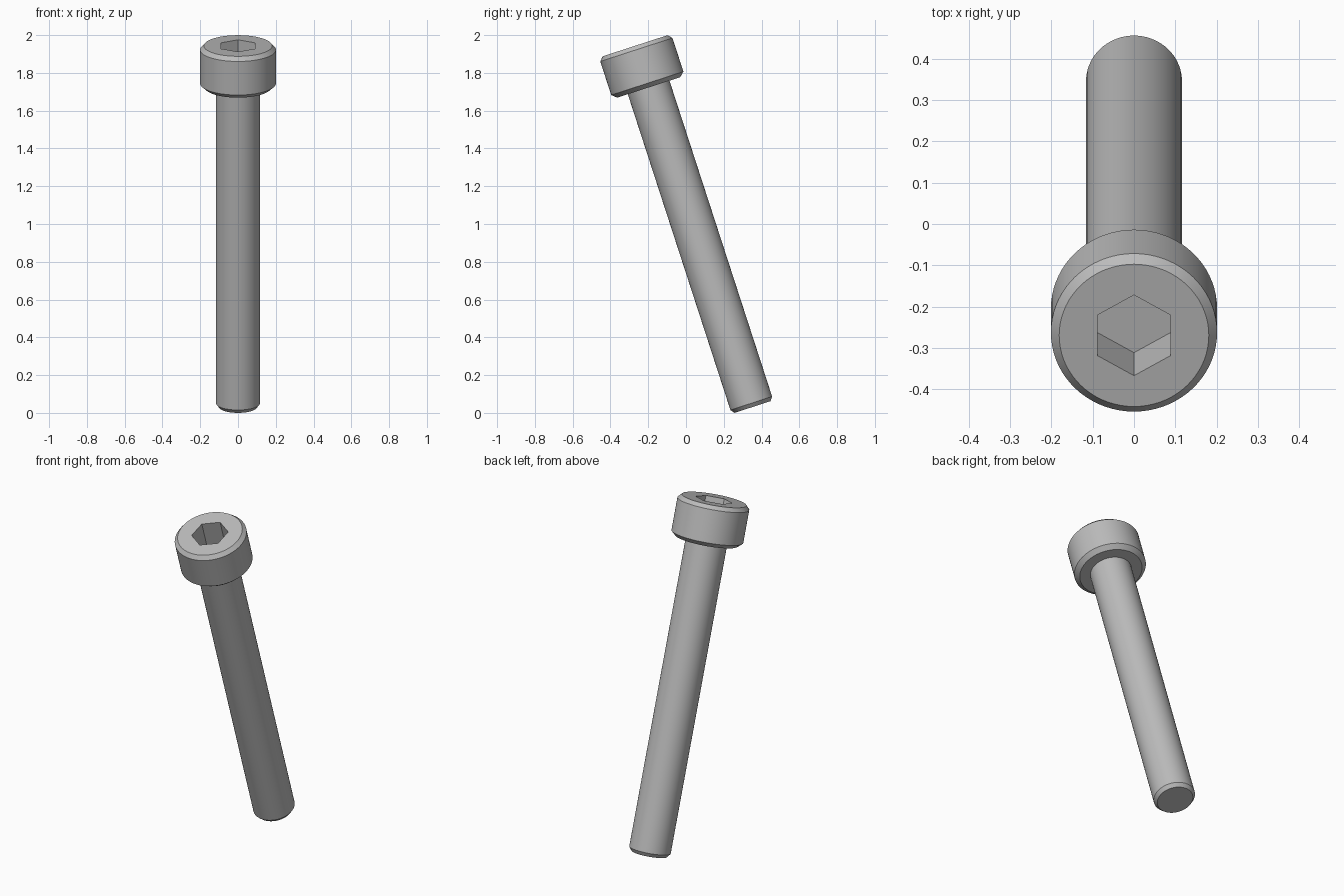
import bpy
import bmesh
from math import cos, sin, radians, tau
from mathutils import Matrix

cube = bpy.data.objects.get("Cube")
if cube:
    bpy.data.objects.remove(cube, do_unlink=True)

SIDES = 72
LENGTH = 2.011        # tip to top of head, along the axis
HEAD_HEIGHT = 0.232
SOCKET_DEPTH = 0.18
TILT = Matrix.Translation((0, 0.352, 0.031)) @ Matrix.Rotation(radians(18), 4, "X")

steel = bpy.data.materials.new("steel grey")
steel.use_nodes = True
steel.diffuse_color = (0.5, 0.5, 0.5, 1)
steel.node_tree.nodes["Principled BSDF"].inputs["Base Color"].default_value = (0.5, 0.5, 0.5, 1)


def ring(bm, radius, z, sides=SIDES):
    """Closed loop of vertices around the axis, one of them at +y."""
    return [bm.verts.new((radius * sin(tau * i / sides), radius * cos(tau * i / sides), z))
            for i in range(sides)]


def skin(bm, a, b):
    """Wall of quads between two loops of equal count."""
    for i in range(len(a)):
        j = (i + 1) % len(a)
        bm.faces.new((a[i], a[j], b[j], b[i]))


def lathe(bm, profile):
    """Walls through a (radius, z) profile, returning its loops."""
    loops = [ring(bm, r, z) for r, z in profile]
    for a, b in zip(loops, loops[1:]):
        skin(bm, a, b)
    return loops


def finish(bm, name):
    bmesh.ops.recalc_face_normals(bm, faces=bm.faces[:])
    mesh = bpy.data.meshes.new(name)
    bm.to_mesh(mesh)
    bm.free()
    mesh.materials.append(steel)
    obj = bpy.data.objects.new(name, mesh)
    bpy.context.collection.objects.link(obj)
    obj.matrix_world = TILT
    bpy.ops.object.select_all(action="DESELECT")
    obj.select_set(True)
    bpy.context.view_layer.objects.active = obj
    bpy.ops.object.shade_smooth_by_angle(angle=radians(30))


# Shaft with a chamfered tip, ending at the underside of the head
under = LENGTH - HEAD_HEIGHT
bm = bmesh.new()
loops = lathe(bm, [(0.1, 0), (0.116, 0.021), (0.116, under)])
bm.faces.new(loops[0])
bm.faces.new(loops[-1])
finish(bm, "shaft")

# Head with chamfered rims
bm = bmesh.new()
loops = lathe(bm, [(0.175, under), (0.201, under + 0.023),
                   (0.201, LENGTH - 0.022), (0.181, LENGTH)])
bm.faces.new(loops[0])

# Hexagonal socket sunk into the top of the head
mouth = ring(bm, 0.1025, LENGTH, 6)
floor = ring(bm, 0.1025, LENGTH - SOCKET_DEPTH, 6)
skin(bm, mouth, floor)
bm.faces.new(floor)
rims = [e for e in bm.edges if e.is_boundary]
bmesh.ops.triangle_fill(bm, edges=rims, use_beauty=True)
finish(bm, "head")
